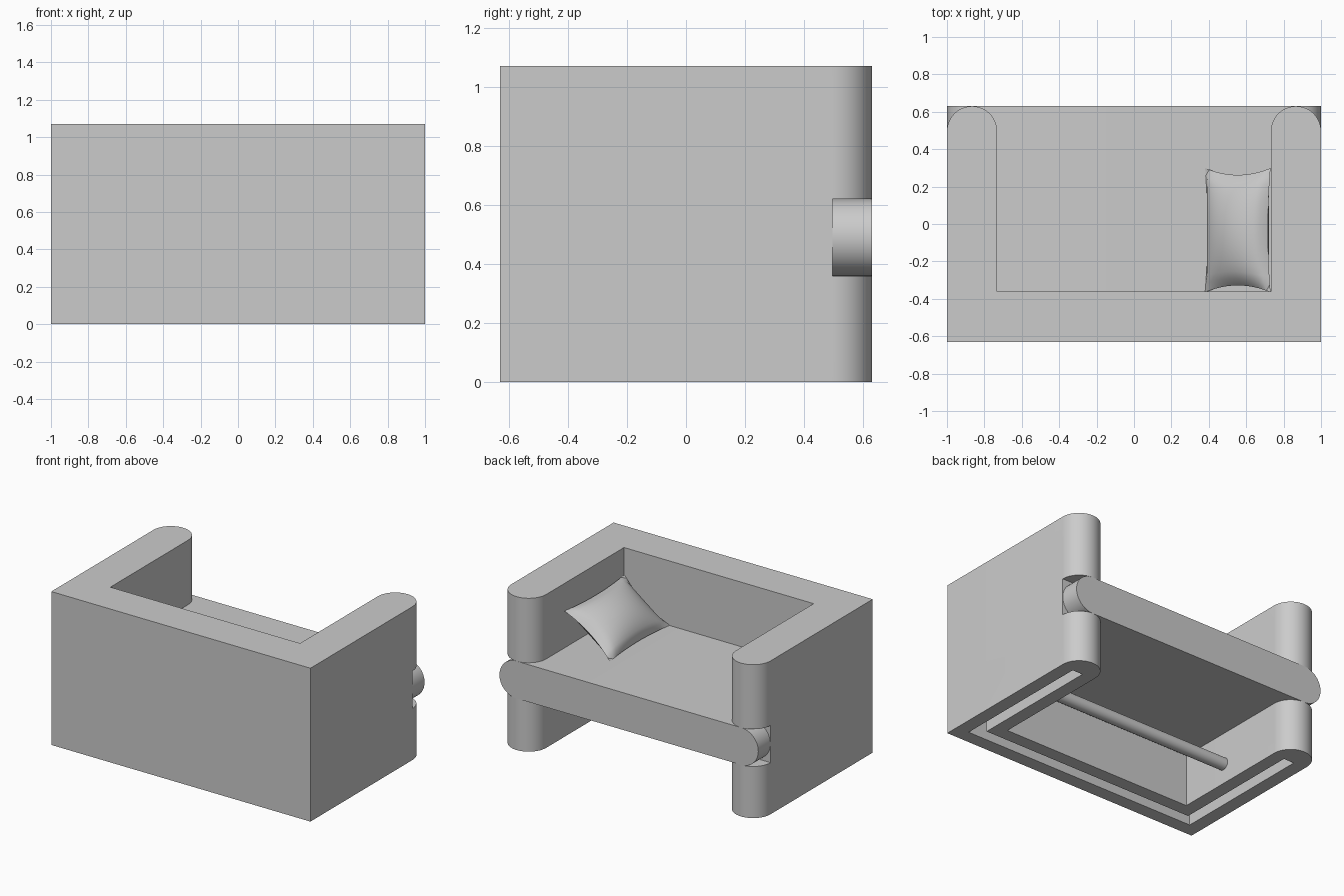
import bpy
import bmesh
import math
from mathutils import Vector

if "Cube" in bpy.data.objects:
    bpy.data.objects.remove(bpy.data.objects["Cube"], do_unlink=True)

# One plain grey for everything
GREY = (0.6, 0.6, 0.6, 1.0)
grey = bpy.data.materials.new("plain_grey")
grey.use_nodes = True
grey.diffuse_color = GREY
grey.node_tree.nodes["Principled BSDF"].inputs["Base Color"].default_value = GREY

HALF_X, HALF_Y, HEIGHT = 1.0, 0.63, 1.07
WALL = 0.268
R = WALL / 2
SEAT_LOW, SEAT_TOP = 0.36, 0.62


def finish(name, bm):
    bmesh.ops.recalc_face_normals(bm, faces=bm.faces)
    mesh = bpy.data.meshes.new(name)
    bm.to_mesh(mesh)
    bm.free()
    mesh.materials.append(grey)
    obj = bpy.data.objects.new(name, mesh)
    bpy.context.collection.objects.link(obj)
    return obj


def prism(name, points, direction):
    """Extrude a closed outline along a direction."""
    bm = bmesh.new()
    face = bm.faces.new([bm.verts.new(p) for p in points])
    out = bmesh.ops.extrude_face_region(bm, geom=[face])
    verts = [v for v in out["geom"] if isinstance(v, bmesh.types.BMVert)]
    bmesh.ops.translate(bm, verts=verts, vec=direction)
    return finish(name, bm)


def select_only(obj):
    bpy.ops.object.select_all(action="DESELECT")
    obj.select_set(True)
    bpy.context.view_layer.objects.active = obj


def smooth(obj, degrees=35):
    select_only(obj)
    bpy.ops.object.shade_smooth_by_angle(angle=math.radians(degrees))


def cut(obj, cutter):
    mod = obj.modifiers.new("cut", "BOOLEAN")
    mod.operation = "DIFFERENCE"
    mod.solver = "EXACT"
    mod.object = cutter
    select_only(obj)
    bpy.ops.object.modifier_apply(modifier=mod.name)
    bpy.data.objects.remove(cutter, do_unlink=True)


def arc(cx, cy, radius, start, end, steps=24):
    angles = [math.radians(start + (end - start) * i / steps) for i in range(steps + 1)]
    return [(cx + radius * math.cos(a), cy + radius * math.sin(a)) for a in angles]


# Back and arms: a U-shaped wall with rounded arm ends
end_y = HALF_Y - R
inner_x, inner_y = HALF_X - WALL, WALL - HALF_Y
outline = [(-HALF_X, -HALF_Y), (HALF_X, -HALF_Y)]
outline += arc(HALF_X - R, end_y, R, 0, 180)
outline += [(inner_x, inner_y), (-inner_x, inner_y)]
outline += arc(-HALF_X + R, end_y, R, 0, 180)
frame = prism("back_and_arms", [(x, y, 0) for x, y in outline], (0, 0, HEIGHT))

# U-shaped groove in the underside
a, b, groove_end = 0.095, 0.175, 0.48
xo, xi = HALF_X - a, HALF_X - b
yo, yi = a - HALF_Y, b - HALF_Y
groove = [(-xo, yo), (xo, yo), (xo, groove_end), (xi, groove_end),
          (xi, yi), (-xi, yi), (-xi, groove_end), (-xo, groove_end)]
cut(frame, prism("groove_cutter", [(x, y, -0.1) for x, y in groove], (0, 0, 0.44)))

# Notches in the arm ends where the seat passes through
for side in (-1, 1):
    x1, x2 = side * (inner_x - 0.05), side * (HALF_X + 0.1)
    notch = [(x1, end_y, SEAT_LOW), (x2, end_y, SEAT_LOW),
             (x2, end_y, SEAT_TOP), (x1, end_y, SEAT_TOP)]
    cut(frame, prism("notch_cutter", notch, (0, 0.3, 0)))
smooth(frame)

# Seat: a slab with rounded ends
seat_r = (SEAT_TOP - SEAT_LOW) / 2
seat_z = SEAT_LOW + seat_r
seat_x = HALF_X - 0.001 - seat_r
profile = arc(seat_x, seat_z, seat_r, -90, 90) + arc(-seat_x, seat_z, seat_r, 90, 270)
seat = prism("seat", [(x, inner_y - 0.03, z) for x, z in profile],
             (0, HALF_Y - inner_y + 0.03, 0))
smooth(seat)

# Rod between the arms under the seat
rod_ring = arc(0, 0.14, 0.042, 0, 345, 23)
rod = prism("under_rod", [(-inner_x - 0.02, y, z) for y, z in rod_ring],
            (2 * inner_x + 0.04, 0, 0))
smooth(rod)

# Pillow leaning on the arm: two puffed sheets joined at a pinched edge
bm = bmesh.new()
centre = Vector((0.555, -0.033, 0.75))
lean = Vector((0.175, 0, 0.13))
along = Vector((0, 0.332, 0))
normal = Vector((-0.6, 0, 0.8))
for sign in (-1, 1):
    sheet = bmesh.ops.create_grid(bm, x_segments=16, y_segments=16, size=1)["verts"]
    for vert in sheet:
        u, v = vert.co.x, vert.co.y
        eu, ev = max(0, 1 - u * u), max(0, 1 - v * v)
        puff = sign * 0.1 * (eu * ev) ** 0.6
        vert.co = (centre + lean * u * (1 - 0.08 * ev)
                   + along * v * (1 - 0.11 * eu) + normal * puff)
bmesh.ops.remove_doubles(bm, verts=bm.verts, dist=0.0005)
pillow = finish("pillow", bm)
smooth(pillow, 60)
